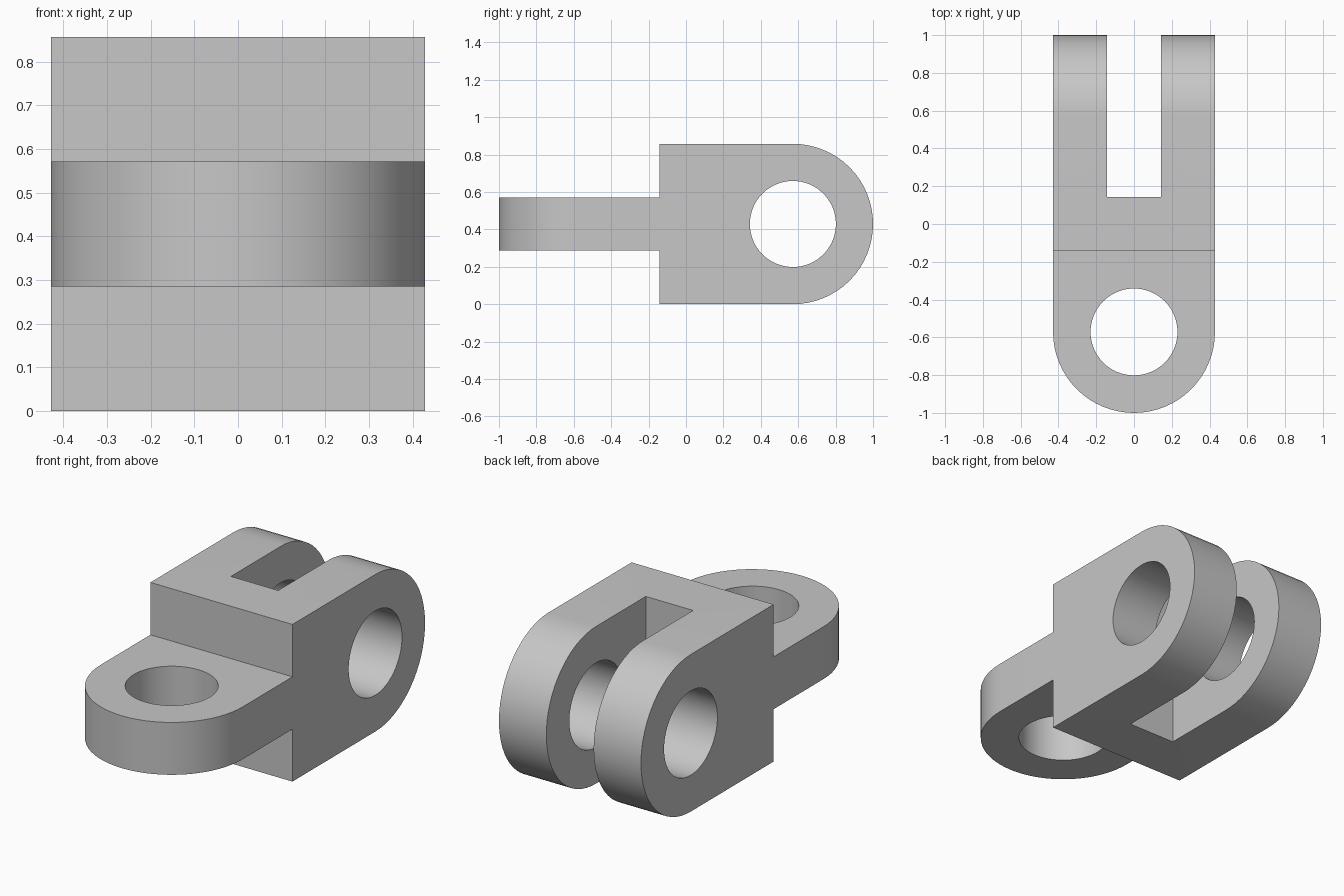
import bpy
import bmesh
from math import pi, sin, cos
from mathutils import Matrix, Vector

if "Cube" in bpy.data.objects:
    bpy.data.objects.remove(bpy.data.objects["Cube"], do_unlink=True)

U = 1 / 7            # design unit
R = 3 * U            # half width and end radius
EYE = 4 * U          # distance of each eye from the middle
HOLE = 0.23          # eye radius
SEGS = 64            # sides of a full circle

grey = bpy.data.materials.new("steel grey")
grey.use_nodes = True
grey.diffuse_color = (0.57, 0.57, 0.57, 1)
grey.node_tree.nodes["Principled BSDF"].inputs["Base Color"].default_value = grey.diffuse_color


def prism(name, points, axis):
    """Extrude a closed profile: 'X' takes (y, z) points, 'Z' takes (x, y)."""
    bm = bmesh.new()
    place = (lambda a, b: Vector((-1, a, b))) if axis == "X" else (lambda a, b: Vector((a, b, -1)))
    face = bm.faces.new([bm.verts.new(place(a, b)) for a, b in points])
    ext = bmesh.ops.extrude_face_region(bm, geom=[face])
    verts = [v for v in ext["geom"] if isinstance(v, bmesh.types.BMVert)]
    bmesh.ops.translate(bm, verts=verts, vec=(2, 0, 0) if axis == "X" else (0, 0, 2))
    bmesh.ops.recalc_face_normals(bm, faces=bm.faces)
    mesh = bpy.data.meshes.new(name)
    bm.to_mesh(mesh)
    bm.free()
    mesh.materials.append(grey)
    obj = bpy.data.objects.new(name, mesh)
    bpy.context.collection.objects.link(obj)
    return obj


def arc(cx, cy, radius, start, sweep):
    n = round(SEGS * abs(sweep) / (2 * pi))
    return [(cx + radius * cos(start + sweep * i / n),
             cy + radius * sin(start + sweep * i / n)) for i in range(n + 1)]


def cut(target, tool, operation):
    mod = target.modifiers.new(operation.lower(), "BOOLEAN")
    mod.operation = operation
    mod.solver = "EXACT"
    mod.object = tool
    bpy.context.view_layer.objects.active = target
    bpy.ops.object.modifier_apply(modifier=mod.name)
    bpy.data.objects.remove(tool, do_unlink=True)


# Side outline: thin tongue at the front, tall rounded fork at the back
side = [(-1.2, 2 * U), (-U, 2 * U), (-U, 0)]
side += arc(EYE, R, R, -pi / 2, pi)
side += [(-U, 2 * R), (-U, 4 * U), (-1.2, 4 * U)]
link = prism("clevis_link", side, "X")

# Plan outline: rounded tongue end and the open slot between the fork arms
plan = arc(0, -EYE, R, pi, pi)
plan += [(R, 1.2), (U, 1.2), (U, U), (-U, U), (-U, 1.2), (-R, 1.2)]
cut(link, prism("plan_cutter", plan, "Z"), "INTERSECT")

# Eye through the tongue and pin hole through both fork arms
cut(link, prism("tongue_eye", arc(0, -EYE, HOLE, 0, 2 * pi)[:-1], "Z"), "DIFFERENCE")
cut(link, prism("fork_eye", arc(EYE, R, HOLE, 0, 2 * pi)[:-1], "X"), "DIFFERENCE")

# Smooth round faces, crisp edges
bpy.ops.object.select_all(action="DESELECT")
link.select_set(True)
bpy.context.view_layer.objects.active = link
bpy.ops.object.shade_smooth_by_angle(angle=pi / 6)
